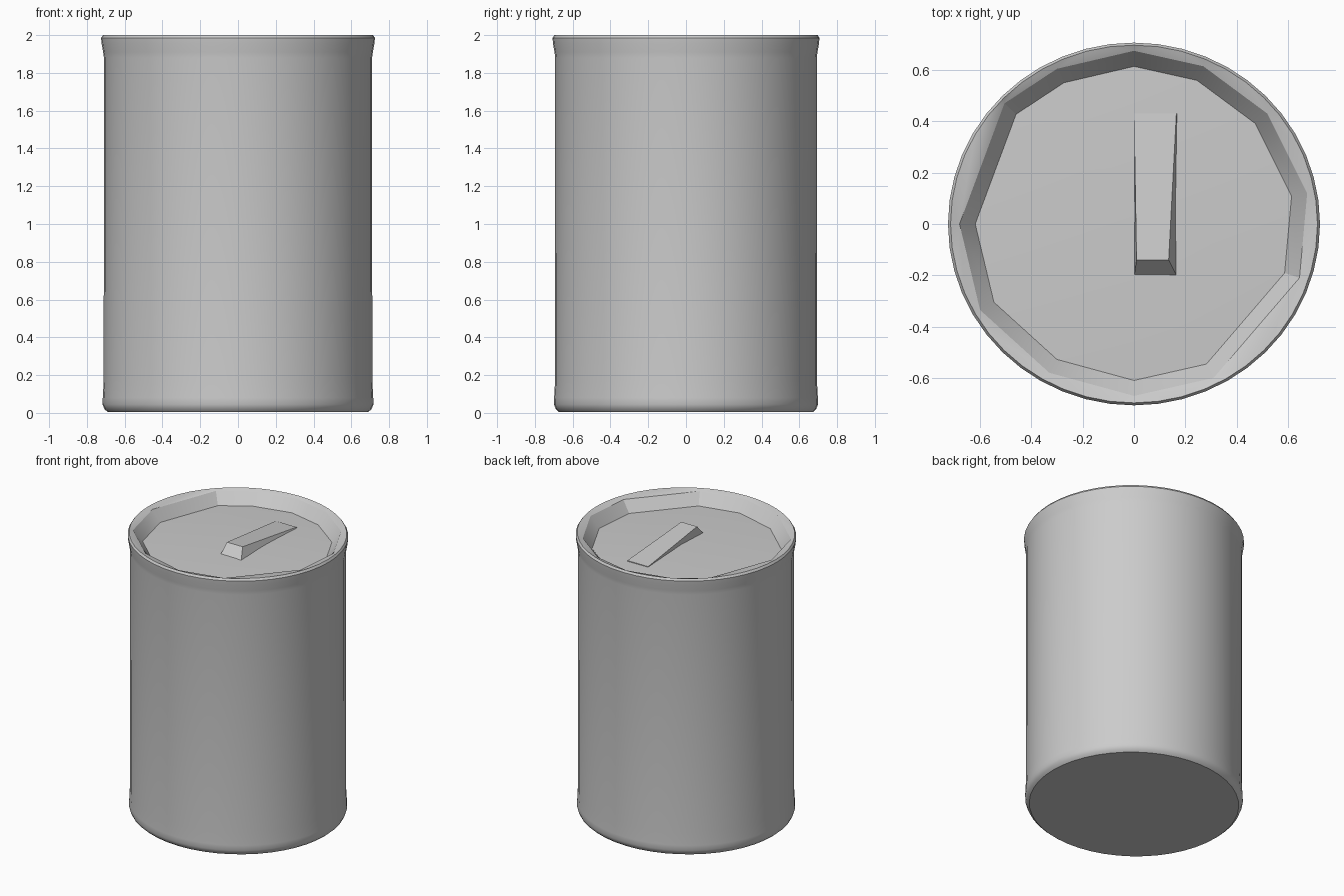
import bpy, bmesh
from math import cos, sin, pi, radians

cube = bpy.data.objects.get("Cube")
if cube:
    bpy.data.objects.remove(cube, do_unlink=True)

mat = bpy.data.materials.new("plain grey")
mat.use_nodes = True
GREY = (0.6, 0.6, 0.6, 1)
mat.diffuse_color = GREY
mat.node_tree.nodes["Principled BSDF"].inputs["Base Color"].default_value = GREY


def finish(bm, name, angle):
    bmesh.ops.recalc_face_normals(bm, faces=bm.faces)
    mesh = bpy.data.meshes.new(name)
    bm.to_mesh(mesh)
    bm.free()
    mesh.materials.append(mat)
    ob = bpy.data.objects.new(name, mesh)
    bpy.context.collection.objects.link(ob)
    bpy.ops.object.select_all(action="DESELECT")
    ob.select_set(True)
    bpy.context.view_layer.objects.active = ob
    if angle:
        bpy.ops.object.shade_smooth_by_angle(angle=radians(angle))
    return ob


def loop(bm, points):
    verts = [bm.verts.new(p) for p in points]
    edges = [bm.edges.new((v, verts[i - 1])) for i, v in enumerate(verts)]
    return verts, edges


def skin(bm, a, b):
    n = len(a)
    for i in range(n):
        bm.faces.new((a[i - 1], a[i], b[i], b[i - 1]))


# Can wall: slightly oval rings with a rounded foot and a flared top
SIDES = 48
DEPTH = 0.975
PROFILE = [(0.69, 0.005), (0.707, 0.02), (0.717, 0.045), (0.716, 0.08),
           (0.711, 0.17), (0.71, 1.88), (0.714, 1.91), (0.722, 1.955),
           (0.725, 1.985), (0.715, 2.0)]
bm = bmesh.new()
rings = []
for r, z in PROFILE:
    rings.append(loop(bm, [(r * cos(2 * pi * i / SIDES), r * DEPTH * sin(2 * pi * i / SIDES), z)
                           for i in range(SIDES)]))
for (a, _), (b, _) in zip(rings, rings[1:]):
    skin(bm, a, b)
bm.faces.new(rings[0][0])

# Irregular twelve-sided recess in the lid
RIM = [(0.675, 0.12), (0.52, 0.43), (0.27, 0.615), (0, 0.675), (-0.3, 0.605), (-0.505, 0.47),
       (-0.68, 0), (-0.6, -0.335), (-0.33, -0.58), (0, -0.67), (0.31, -0.6), (0.645, -0.21)]
FLOOR = 1.91
rim, rim_edges = loop(bm, [(x, y, 1.988) for x, y in RIM])
bmesh.ops.bridge_loops(bm, edges=rings[-1][1] + rim_edges)
floor, _ = loop(bm, [(x * 0.91, y * 0.91, FLOOR) for x, y in RIM])
skin(bm, rim, floor)

# Gently raised, faceted lid panel
peak = bm.verts.new((0, 0.05, FLOOR + 0.025))
for i, v in enumerate(floor):
    bm.faces.new((floor[i - 1], v, peak))
finish(bm, "can_body", 28)

# Pull tab: wedge that rises toward the front, with a sloping end
bm = bmesh.new()
base = [bm.verts.new(p) for p in
        [(0, -0.21, FLOOR), (0.17, -0.21, FLOOR), (0.17, 0.43, FLOOR), (0, 0.43, FLOOR)]]
top = [bm.verts.new(p) for p in
       [(0.01, -0.14, FLOOR + 0.08), (0.135, -0.14, FLOOR + 0.08),
        (0.165, 0.43, FLOOR + 0.012), (0, 0.43, FLOOR + 0.012)]]
skin(bm, base, top)
bm.faces.new(base)
bm.faces.new(top)
finish(bm, "pull_tab", 0)
